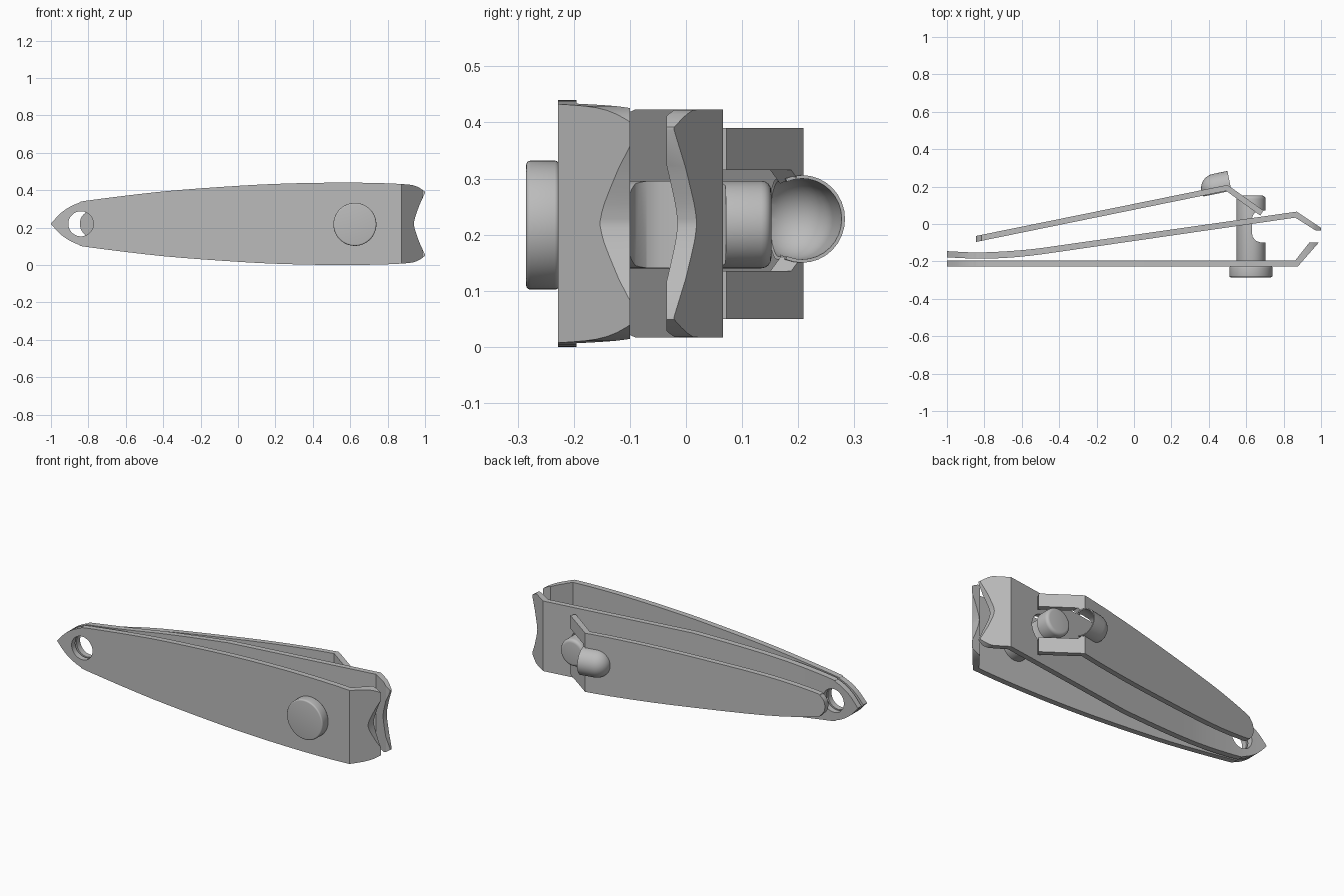
import bpy, bmesh, math
from mathutils import Matrix, Vector

cube = bpy.data.objects.get("Cube")
if cube:
    bpy.data.objects.remove(cube, do_unlink=True)

MID = 0.22      # height of the long centre line
PIN_X = 0.625   # position of the pin along the body

steel = bpy.data.materials.new("steel_grey")
steel.use_nodes = True
steel.diffuse_color = (0.5, 0.5, 0.5, 1)
steel.node_tree.nodes["Principled BSDF"].inputs["Base Color"].default_value = (0.5, 0.5, 0.5, 1)


def to_object(name, bm):
    bmesh.ops.recalc_face_normals(bm, faces=bm.faces)
    mesh = bpy.data.meshes.new(name)
    bm.to_mesh(mesh)
    bm.free()
    mesh.materials.append(steel)
    ob = bpy.data.objects.new(name, mesh)
    bpy.context.collection.objects.link(ob)
    return ob


def prism(name, points, axis, low, high):
    """Extrude an x-y shape along z, or an x-z shape along y."""
    bm = bmesh.new()
    place = (lambda p: (p[0], p[1], low)) if axis == "z" else (lambda p: (p[0], low, p[1]))
    face = bm.faces.new([bm.verts.new(place(p)) for p in points])
    moved = bmesh.ops.extrude_face_region(bm, geom=[face])["geom"]
    step = (0, 0, high - low) if axis == "z" else (0, high - low, 0)
    bmesh.ops.translate(bm, vec=step, verts=[v for v in moved if isinstance(v, bmesh.types.BMVert)])
    return to_object(name, bm)


def cylinder(name, x, z, radius, low, high):
    bm = bmesh.new()
    place = Matrix.Translation((x, (low + high) / 2, z)) @ Matrix.Rotation(math.pi / 2, 4, "X")
    bmesh.ops.create_cone(bm, cap_ends=True, segments=48, radius1=radius, radius2=radius,
                          depth=high - low, matrix=place)
    return to_object(name, bm)


def bake(ob):
    graph = bpy.context.evaluated_depsgraph_get()
    mesh = bpy.data.meshes.new_from_object(ob.evaluated_get(graph))
    ob.modifiers.clear()
    ob.data = mesh


def boolean(ob, cutter, operation="DIFFERENCE"):
    mod = ob.modifiers.new("cut", "BOOLEAN")
    mod.operation, mod.solver, mod.object = operation, "EXACT", cutter
    cutter.hide_render = True
    bake(ob)
    bpy.data.objects.remove(cutter, do_unlink=True)


def bevel(ob, width):
    mod = ob.modifiers.new("round", "BEVEL")
    mod.width, mod.segments, mod.limit_method = width, 4, "ANGLE"
    bake(ob)


def smooth_path(points, steps=4):
    """Catmull-Rom curve through the points."""
    pts = [Vector(p) for p in points]
    pts = [pts[0]] + pts + [pts[-1]]
    out = []
    for a, b, c, d in zip(pts, pts[1:], pts[2:], pts[3:]):
        for i in range(steps):
            t = i / steps
            out.append(0.5 * (2 * b + (c - a) * t + (2 * a - 5 * b + 4 * c - d) * t * t
                              + (3 * b - a - 3 * c + d) * t ** 3))
    return out + [pts[-1]]


def strip(name, side, half_width):
    """Sheet-metal part: a side profile trimmed to a mirrored outline."""
    ob = prism(name, side, "z", -0.1, 0.6)
    upper = [(x, MID + w) for x, w in half_width]
    lower = [(x, MID - w) for x, w in reversed(half_width) if w > 0.0001]
    boolean(ob, prism("outline", upper + lower, "y", -0.5, 0.5), "INTERSECT")
    return ob


# Shared blade outline: pointed tail, swelling body, notched jaw
body = smooth_path([(-1.001, 0), (-0.95, 0.055), (-0.9, 0.09), (-0.85, 0.112), (-0.8, 0.125),
                    (-0.4, 0.173), (0, 0.203), (0.25, 0.215), (0.5, 0.22), (0.7, 0.219),
                    (0.87, 0.213), (0.95, 0.202), (1.002, 0.17)])
notch = smooth_path([(0.97, 0.1), (0.947, 0.035), (0.94, 0)], 3)
outline = [(p[0], p[1]) for p in body + notch]

# Front blade
front = strip("front_blade", [(-1, -0.228), (0.875, -0.228), (0.987, -0.1), (0.937, -0.1),
                              (0.862, -0.195), (-1, -0.195)], outline)
boolean(front, cylinder("hole", -0.84, MID, 0.067, -0.4, 0.2))

# Back blade, sprung away from the front one
outer = smooth_path([(-1, -0.145), (-0.85, -0.152), (-0.7, -0.147), (-0.55, -0.135), (-0.42, -0.118)])
inner = smooth_path([(-0.41, -0.15), (-0.55, -0.169), (-0.7, -0.182), (-0.85, -0.185), (-1, -0.178)])
jaw = [(0.87, 0.066), (1, -0.021), (1, -0.035), (0.972, -0.035), (0.862, 0.034)]
back = strip("back_blade", outer + jaw + inner, [(x, min(w, 0.203)) for x, w in outline])
boolean(back, cylinder("hole", -0.84, MID, 0.067, -0.4, 0.2))
boolean(back, cylinder("hole", PIN_X, MID, 0.086, -0.4, 0.4))

# Lever with a bent, forked end
lever_width = smooth_path([(-0.846, 0), (-0.84, 0.03), (-0.82, 0.055), (-0.78, 0.073), (-0.5, 0.115),
                           (0, 0.153), (0.3, 0.167), (0.5, 0.17), (0.75, 0.17)])
lever = strip("lever", [(-0.85, -0.065), (0.5, 0.209), (0.692, 0.072), (0.675, 0.045),
                        (0.493, 0.177), (-0.85, -0.097)], [(p[0], p[1]) for p in lever_width])
fork = [(0.505, 0.16), (0.53, 0.135), (0.8, 0.135), (0.8, 0.315), (0.53, 0.315), (0.505, 0.29)]
boolean(lever, prism("fork_gap", fork, "y", 0, 0.4))


def capsule(name, radius, length, solid):
    """Round-ended tube lying along the lever, open towards the jaw unless solid."""
    bm = bmesh.new()
    bmesh.ops.create_uvsphere(bm, u_segments=32, v_segments=16, radius=radius,
                              matrix=Matrix.Rotation(math.pi / 2, 4, "Y"))
    bmesh.ops.delete(bm, geom=[v for v in bm.verts if v.co.x > 0.001], context="VERTS")
    rim = [e for e in bm.edges if e.is_boundary]
    grown = bmesh.ops.extrude_edge_only(bm, edges=rim)["geom"]
    bmesh.ops.translate(bm, vec=(length, 0, 0),
                        verts=[v for v in grown if isinstance(v, bmesh.types.BMVert)])
    if solid:
        bmesh.ops.holes_fill(bm, edges=[e for e in bm.edges if e.is_boundary])
    else:
        bmesh.ops.bisect_plane(bm, geom=bm.verts[:] + bm.edges[:] + bm.faces[:],
                               plane_co=(0, -0.03, 0), plane_no=(0, -1, 0), clear_outer=True)
    tilt = Matrix.Rotation(math.atan(0.203), 4, "Z")
    bmesh.ops.transform(bm, verts=bm.verts, matrix=Matrix.Translation((0.515, 0.207, MID + 0.008))
                        @ tilt @ Matrix.Translation((-0.08, 0, 0)))
    return to_object(name, bm)


# Hollow pressed hood on the lever
boolean(lever, capsule("hood_hollow", 0.073, 0.12, True))
hood = capsule("lever_hood", 0.078, 0.08, False)
shell = hood.modifiers.new("shell", "SOLIDIFY")
shell.thickness, shell.offset = 0.006, -1
bake(hood)

# Pin with a side notch that makes its hooked head
pin = cylinder("pin", PIN_X, MID - 0.002, 0.078, -0.24, 0.152)
bevel(pin, 0.018)
gap = [(0.8, -0.1), (0.68, -0.1), (0.652, -0.09), (0.635, -0.07), (0.63, -0.045),
       (0.63, 0.03), (0.64, 0.055), (0.66, 0.07), (0.8, 0.075)]
boolean(pin, prism("pin_gap", gap, "z", 0, 0.5))

# Flat rivet head on the front
rivet = cylinder("rivet_head", PIN_X, MID - 0.003, 0.115, -0.285, -0.226)
bevel(rivet, 0.008)

# Smooth the curved walls and keep the creases
for ob in (front, back, lever, hood, pin, rivet):
    bpy.ops.object.select_all(action="DESELECT")
    ob.select_set(True)
    bpy.context.view_layer.objects.active = ob
    bpy.ops.object.shade_smooth_by_angle(angle=math.radians(30))
